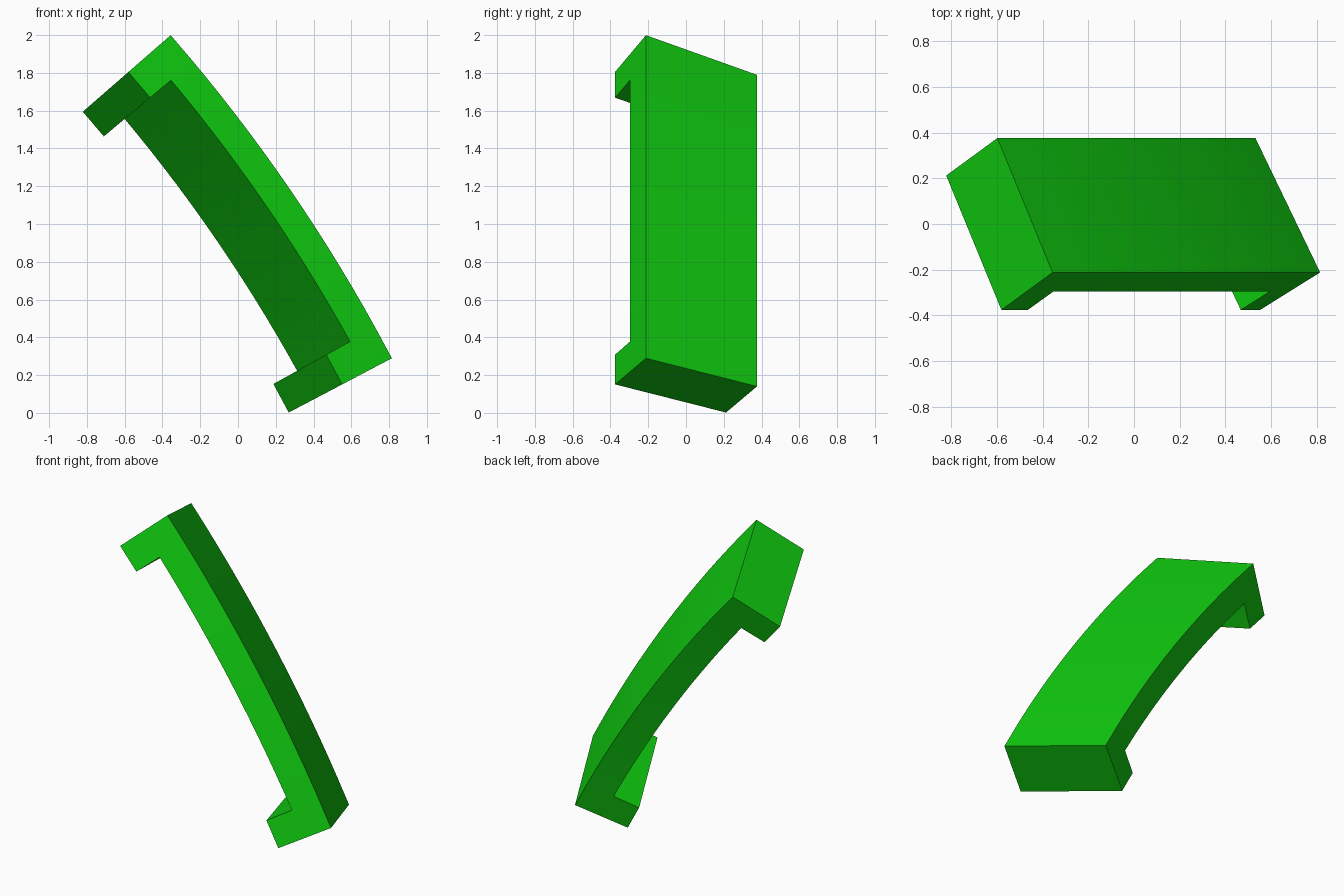
import bpy
import bmesh
import math

cube = bpy.data.objects.get("Cube")
if cube:
    bpy.data.objects.remove(cube, do_unlink=True)

# Sweep about an axis parallel to y
RADIUS = 8.95
CENTRE_X, CENTRE_Z = -7.106, -3.878
START, END = 27.75, 41.05      # degrees
FOOT = 1.18                    # angular length of each foot
BAR_DEPTH = 0.515              # bar thickness as a share of foot depth
SEGMENTS = 14


def place(angle, depth, width):
    """Map angle and the tilted section's depth and width to space."""
    a = math.radians(angle)
    r = RADIUS - 0.297 * depth - 0.32 * width
    y = -0.212 - 0.164 * depth + 0.588 * width
    return (CENTRE_X + r * math.cos(a), y, CENTRE_Z + r * math.sin(a))


# Flat side profile: a bar with a foot at each end
first, last = START + FOOT, END - FOOT
stations = [START]
stations += [first + (last - first) * i / SEGMENTS for i in range(SEGMENTS + 1)]
stations.append(END)

bm = bmesh.new()
outer = [bm.verts.new((a, 0, 0)) for a in stations]
inner = [bm.verts.new((a, BAR_DEPTH, 0)) for a in stations]
for i in range(len(stations) - 1):
    bm.faces.new((outer[i], outer[i + 1], inner[i + 1], inner[i]))
for i in (0, len(stations) - 2):
    tip = [bm.verts.new((stations[k], 1, 0)) for k in (i, i + 1)]
    bm.faces.new((inner[i], inner[i + 1], tip[1], tip[0]))

# Extrude the profile across the width, then bend it into place
result = bmesh.ops.extrude_face_region(bm, geom=bm.faces[:], use_keep_orig=True)
for item in result["geom"]:
    if isinstance(item, bmesh.types.BMVert):
        item.co.z = 1
for v in bm.verts:
    v.co = place(*v.co)
bmesh.ops.recalc_face_normals(bm, faces=bm.faces[:])

mesh = bpy.data.meshes.new("curved_handle")
bm.to_mesh(mesh)
bm.free()
handle = bpy.data.objects.new("curved_handle", mesh)
bpy.context.collection.objects.link(handle)

# Single green material
green = bpy.data.materials.new("bright_green")
green.use_nodes = True
colour = (0.005, 0.6, 0.005, 1)
green.diffuse_color = colour
green.node_tree.nodes["Principled BSDF"].inputs["Base Color"].default_value = colour
mesh.materials.append(green)

# Smooth along the bend, sharp at the corners
bpy.ops.object.select_all(action="DESELECT")
handle.select_set(True)
bpy.context.view_layer.objects.active = handle
bpy.ops.object.shade_smooth_by_angle(angle=math.radians(30))
